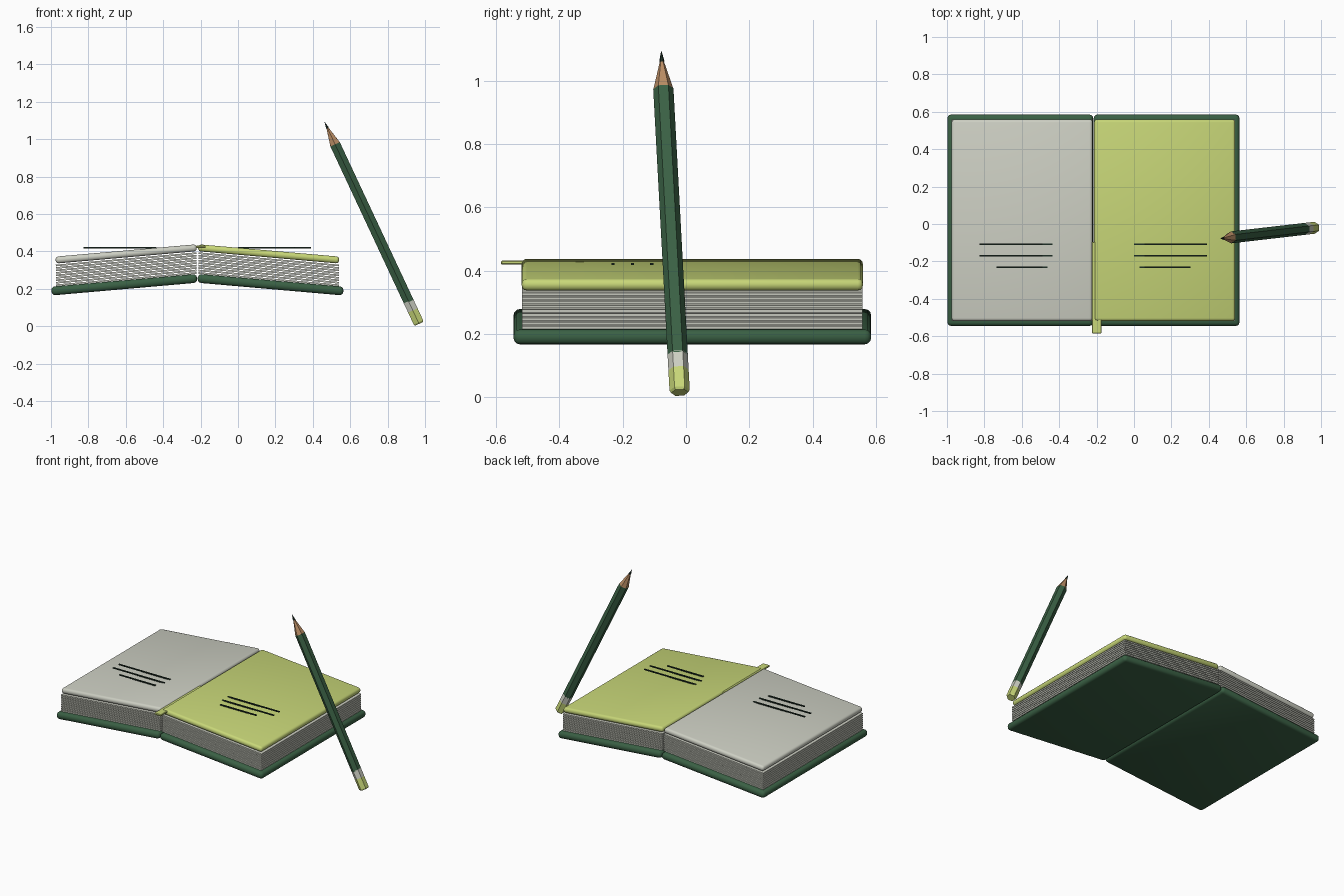
import bpy, bmesh, math
from mathutils import Vector, Matrix

if "Cube" in bpy.data.objects:
    bpy.data.objects.remove(bpy.data.objects["Cube"])


def material(name, rgb):
    m = bpy.data.materials.new(name)
    m.diffuse_color = (*rgb, 1)
    m.use_nodes = True
    m.node_tree.nodes["Principled BSDF"].inputs["Base Color"].default_value = m.diffuse_color
    return m


GREEN = material("dark green", (0.042, 0.117, 0.058))
LIME = material("lime", (0.578, 0.679, 0.188))
PAPER = material("paper grey", (0.61, 0.624, 0.546))
WOOD = material("wood", (0.485, 0.262, 0.127))
INK = material("ink", (0.012, 0.027, 0.018))


def box(name, loc, size, mat, tilt=0, bevel=0, segments=3):
    """Box tilted about y (degrees, positive rises towards +x), optionally rounded."""
    bm = bmesh.new()
    bmesh.ops.create_cube(bm, size=1)
    bmesh.ops.scale(bm, vec=size, verts=bm.verts)
    if bevel:
        bmesh.ops.bevel(bm, geom=bm.edges[:], offset=bevel, segments=segments,
                        profile=0.5, affect='EDGES')
    mesh = bpy.data.meshes.new(name)
    bm.to_mesh(mesh)
    bm.free()
    mesh.materials.append(mat)
    ob = bpy.data.objects.new(name, mesh)
    ob.location = loc
    ob.rotation_euler.y = -math.radians(tilt)
    bpy.context.collection.objects.link(ob)
    if bevel and segments > 1:
        bpy.context.view_layer.objects.active = ob
        ob.select_set(True)
        bpy.ops.object.shade_smooth_by_angle(angle=math.radians(35))
        ob.select_set(False)
    return ob


# Two halves of the open book, sloping down from the spine
SLOPE, SPINE, MID_Y = 5, -0.217, 0.02
for side, label, page_mat in ((-1, "left", PAPER), (1, "right", LIME)):
    tilt = -side * SLOPE
    box(f"{label}_cover", (SPINE + side * 0.391, MID_Y, 0.2225),
        (0.782, 1.13, 0.047), GREEN, tilt, 0.02)
    for i in range(9):
        box(f"{label}_sheet_{i + 1}", (SPINE + side * 0.381, MID_Y, 0.2525 + i * 0.0132),
            (0.755, 1.075, 0.0088), PAPER, tilt)
    box(f"{label}_top_page", (SPINE + side * 0.381, MID_Y, 0.387),
        (0.757, 1.078, 0.037), page_mat, tilt, 0.016)

# Lines of writing, as thin level strips
for label, x0 in (("left", -0.825), ("right", 0.0)):
    for i, (start, length) in enumerate(((0, 0.39), (0, 0.39), (0.03 if x0 == 0 else 0.09, 0.272))):
        box(f"{label}_text_line_{i + 1}", (x0 + start + length / 2, -0.108 - i * 0.0615, 0.42),
            (length, 0.01, 0.006), INK)

# Ribbon bookmark lying in the gutter
box("ribbon", (-0.199, -0.34, 0.425), (0.052, 0.49, 0.012), LIME, 0, 0.003, 1)

# Pencil: hexagonal sections strung along one leaning axis
END, TIP = Vector((0.966, -0.02, 0.018)), Vector((0.463, -0.078, 1.093))
axis = (TIP - END).normalized()
u = Vector((0, 1, 0))
u = (u - axis * u.dot(axis)).normalized()
v = axis.cross(u)
FRAME = Matrix((u, v, axis)).transposed().to_4x4()
FRAME.translation = END


def pencil_part(name, rings, mat, sides=6):
    """Loft rings of (distance along the pencil, radius) and cap both ends."""
    bm = bmesh.new()
    loops = []
    for t, r in rings:
        loops.append([bm.verts.new((r * math.cos(a), r * math.sin(a), t))
                      for a in (math.tau * k / sides for k in range(sides))])
    for lo, hi in zip(loops, loops[1:]):
        for k in range(sides):
            n = (k + 1) % sides
            bm.faces.new((lo[k], lo[n], hi[n], hi[k]))
    bm.faces.new(loops[0][::-1])
    bm.faces.new(loops[-1])
    mesh = bpy.data.meshes.new(name)
    bm.to_mesh(mesh)
    bm.free()
    mesh.materials.append(mat)
    ob = bpy.data.objects.new(name, mesh)
    ob.matrix_world = FRAME
    bpy.context.collection.objects.link(ob)


R = 0.032
pencil_part("eraser", ((-0.004, R * 0.85), (0.004, R), (0.075, R)), LIME)
pencil_part("ferrule", ((0.075, R), (0.130, R)), PAPER)
pencil_part("pencil_body", ((0.125, R), (1.057, R)), GREEN)
pencil_part("pencil_point", ((1.055, R), (1.158, 0.005)), WOOD)
pencil_part("pencil_lead", ((1.145, 0.006), (1.155, 0.008), (1.188, 0.0008)), INK)
